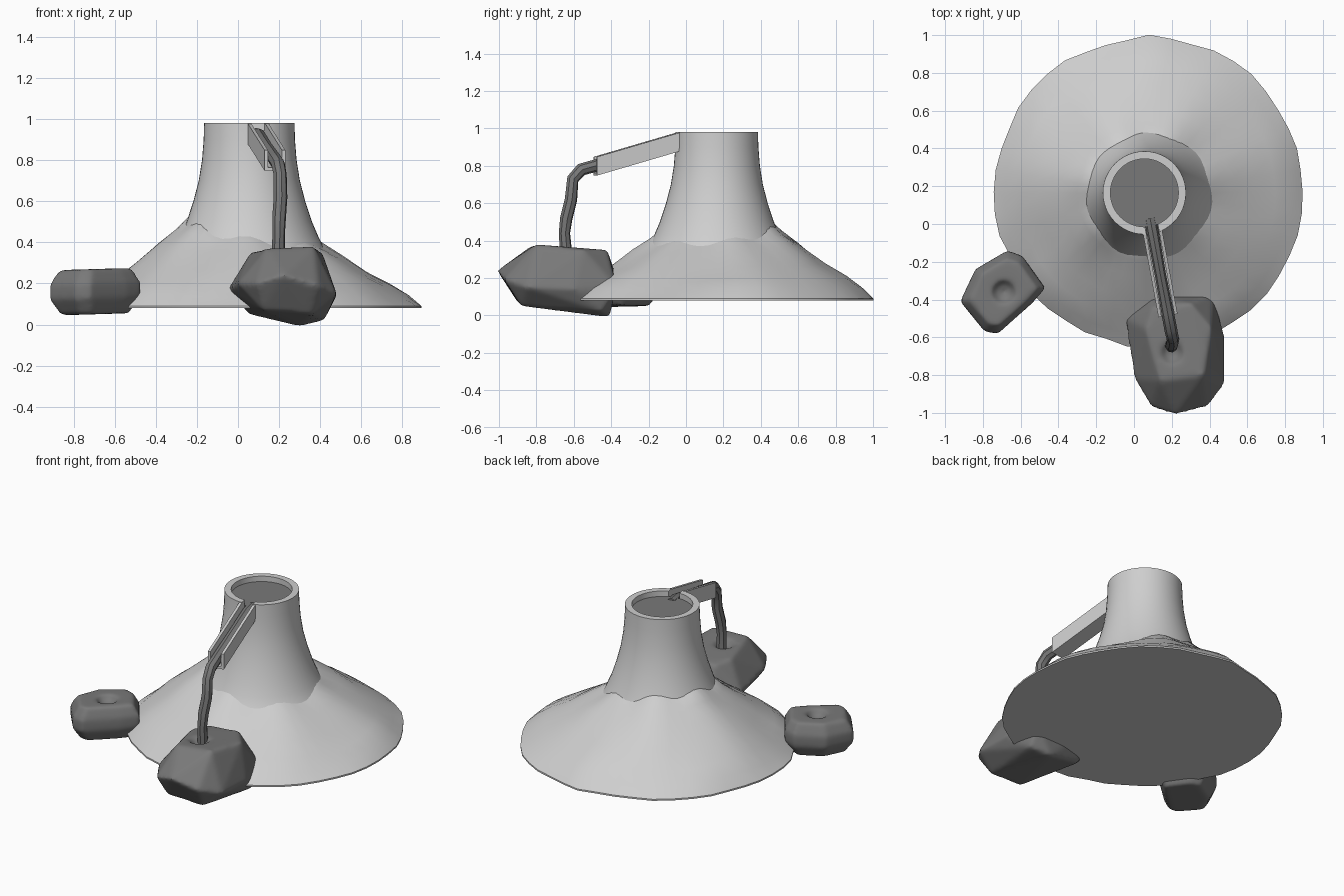
import bpy
import bmesh
import math
import random
from mathutils import Vector

random.seed(4)
if "Cube" in bpy.data.objects:
    bpy.data.objects.remove(bpy.data.objects["Cube"], do_unlink=True)


def make_material(name, value):
    material = bpy.data.materials.new(name)
    material.use_nodes = True
    color = (value, value, value, 1)
    material.diffuse_color = color
    shader = material.node_tree.nodes["Principled BSDF"]
    shader.inputs["Base Color"].default_value = color
    shader.inputs["Roughness"].default_value = 0.8
    return material


LIGHT = make_material("light grey", 0.62)
DARK = make_material("dark grey", 0.19)


def add_object(name, bm, material):
    bmesh.ops.recalc_face_normals(bm, faces=bm.faces[:])
    mesh = bpy.data.meshes.new(name)
    bm.to_mesh(mesh)
    bm.free()
    mesh.materials.append(material)
    ob = bpy.data.objects.new(name, mesh)
    bpy.context.collection.objects.link(ob)
    return ob


def finish(ob, angle=40):
    """Apply modifiers and shade smooth, keeping sharp edges."""
    bpy.ops.object.select_all(action="DESELECT")
    ob.select_set(True)
    bpy.context.view_layer.objects.active = ob
    bpy.ops.object.convert(target="MESH")
    bpy.ops.object.shade_smooth_by_angle(angle=math.radians(angle))


def rings_solid(name, rings, count, place, material):
    """Closed solid of stacked rings; place(radius, z, angle) gives a point."""
    bm = bmesh.new()
    loops = [[bm.verts.new(place(r, z, math.tau * i / count)) for i in range(count)]
             for r, z in rings]
    for low, high in zip(loops, loops[1:]):
        for i in range(count):
            j = (i + 1) % count
            bm.faces.new((low[i], low[j], high[j], high[i]))
    bm.faces.new(loops[0])
    bm.faces.new(loops[-1])
    return add_object(name, bm, material)


def beam(name, start, end, offset, width, drop, height, material):
    """Sloping bar with upright ends, shifted sideways by offset."""
    side = Vector((end.y - start.y, start.x - end.x, 0)).normalized()
    bm = bmesh.new()
    for p in (start, end):
        for s in (-0.5, 0.5):
            for h in (-drop, height - drop):
                bm.verts.new(p + side * (offset + s * width) + Vector((0, 0, h)))
    bmesh.ops.convex_hull(bm, input=bm.verts[:])
    bmesh.ops.dissolve_limit(bm, angle_limit=0.02, verts=bm.verts[:], edges=bm.edges[:])
    return add_object(name, bm, material)


def cut(ob, cutter):
    cutter.hide_render = True
    mod = ob.modifiers.new("cut", "BOOLEAN")
    mod.operation = "DIFFERENCE"
    mod.object = cutter
    mod.solver = "EXACT"


# Tower with a hollow top
AXIS = Vector((0.055, 0.165, 0))


def on_tower(r, z, a):
    return AXIS + Vector((r * math.cos(a), r * math.sin(a), z))


tower = rings_solid("tower", [
    (0.42, 0.3), (0.365, 0.37), (0.335, 0.43), (0.305, 0.5), (0.272, 0.6),
    (0.246, 0.7), (0.23, 0.8), (0.222, 0.9), (0.22, 0.98), (0.18, 0.98),
    (0.18, 0.9)], 48, on_tower, LIGHT)
tower_water = rings_solid("tower_water", [(0.181, 0.89), (0.181, 0.945)], 48, on_tower, DARK)

# Chute: notch in the rim, two rails and a floor
START, END = Vector((0.097, -0.035, 0.93)), Vector((0.18, -0.485, 0.798))
along = (END - START).normalized()
notch = beam("notch_cutter", START - along * 0.06, START + along * 0.06,
             0, 0.07, 0.03, 0.2, LIGHT)
cut(tower, notch)
finish(tower)
bpy.data.objects.remove(notch, do_unlink=True)
finish(tower_water)
for label, offset in (("left", -0.043), ("right", 0.043)):
    beam(label + "_chute_rail", START, END, offset, 0.017, 0.05, 0.1, LIGHT)
beam("chute_floor", START, END, 0, 0.075, 0.05, 0.015, LIGHT)

# Mound: uneven cone with a ragged rim
MOUND = [(0.24, 0.49), (0.3, 0.47), (0.36, 0.42), (0.45, 0.36), (0.57, 0.27),
         (0.68, 0.2), (0.76, 0.14), (0.82, 0.09), (0.82, 0.08)]
wobble = {}


def on_mound(r, z, a):
    t = min(1, max(0, (r - 0.3) / 0.5))
    key = round(a, 3)
    rim = wobble.setdefault(key, random.uniform(-0.012, 0.008))
    # small spur at the back
    if abs(a - math.pi / 2) < 0.01:
        rim = 0.012
    r += rim * t
    if z > 0.1:
        lean = 0.025 * math.sin(a) - 0.04 * math.cos(a)
        z += (1 - t) * (lean + 0.012 * math.sin(7 * a))
        z += 0.012 * math.sin(5 * a + 9 * r) * t
    shift = Vector((0.025 * t, 0.005 * t, z))
    return AXIS + shift + Vector((r * math.cos(a), r * math.sin(a), 0))


mound = rings_solid("mound", MOUND, 44, on_mound, LIGHT)
finish(mound)


# Boulders: rounded hulls with a small hollow on top
def boulder(name, points, hollow, size):
    bm = bmesh.new()
    for p in points:
        bm.verts.new(p)
    bmesh.ops.convex_hull(bm, input=bm.verts[:])
    rock = add_object(name, bm, DARK)
    bm = bmesh.new()
    bmesh.ops.create_icosphere(bm, subdivisions=2, radius=size)
    bmesh.ops.translate(bm, verts=bm.verts[:], vec=hollow)
    cutter = add_object(name + "_cutter", bm, DARK)
    cut(rock, cutter)
    remesh = rock.modifiers.new("even", "REMESH")
    remesh.mode = "VOXEL"
    remesh.voxel_size = 0.014
    soften = rock.modifiers.new("soften", "SMOOTH")
    soften.factor = 0.5
    soften.iterations = 8
    finish(rock, 60)
    bpy.data.objects.remove(cutter, do_unlink=True)
    rock.data.materials.clear()
    rock.data.materials.append(DARK)


boulder("front_boulder", [
    (0.3, -0.41, -0.01), (0.42, -0.45, 0.02), (0.05, -0.45, 0.05),
    (0.36, -0.88, 0.05), (0.12, -0.9, 0.07),
    (-0.05, -0.5, 0.17), (0, -0.82, 0.2), (0.09, -0.97, 0.2), (0.22, -1.01, 0.24),
    (0.39, -0.97, 0.19), (0.48, -0.85, 0.15), (0.48, -0.6, 0.14),
    (0.42, -0.37, 0.15), (0.09, -0.37, 0.2),
    (0.06, -0.55, 0.35), (0.14, -0.83, 0.37), (0.37, -0.8, 0.38),
    (0.41, -0.55, 0.35), (0.3, -0.42, 0.35), (0.1, -0.44, 0.34)],
    (0.2, -0.68, 0.39), 0.07)

outline = [(-0.92, -0.41), (-0.84, -0.24), (-0.67, -0.14), (-0.59, -0.17),
           (-0.47, -0.34), (-0.54, -0.42), (-0.72, -0.58), (-0.79, -0.57)]
middle = Vector((-0.69, -0.36))
side_points = []
for scale, z in ((0.76, 0.05), (1, 0.13), (1, 0.2), (0.8, 0.27)):
    for p in outline:
        q = middle + (Vector(p) - middle) * scale
        side_points.append((q.x, q.y, z + 0.03 * (q.x - middle.x)))
boulder("side_boulder", side_points, (-0.69, -0.36, 0.29), 0.07)

# Stream: runs down the chute and drops onto the front boulder
path = [(0.085, 0.03, 0.925), (0.1, -0.05, 0.922), (0.14, -0.27, 0.862),
        (0.178, -0.47, 0.805), (0.195, -0.56, 0.78), (0.205, -0.605, 0.73),
        (0.207, -0.615, 0.62), (0.2, -0.64, 0.52), (0.198, -0.65, 0.44),
        (0.195, -0.64, 0.32)]
curve = bpy.data.curves.new("stream", "CURVE")
curve.dimensions = "3D"
curve.bevel_depth = 0.031
curve.bevel_resolution = 2
curve.use_fill_caps = True
spline = curve.splines.new("POLY")
spline.points.add(len(path) - 1)
for point, co in zip(spline.points, path):
    point.co = (*co, 1)
    point.radius = random.uniform(0.92, 1.1)
curve.materials.append(DARK)
stream = bpy.data.objects.new("stream", curve)
bpy.context.collection.objects.link(stream)
finish(stream)
